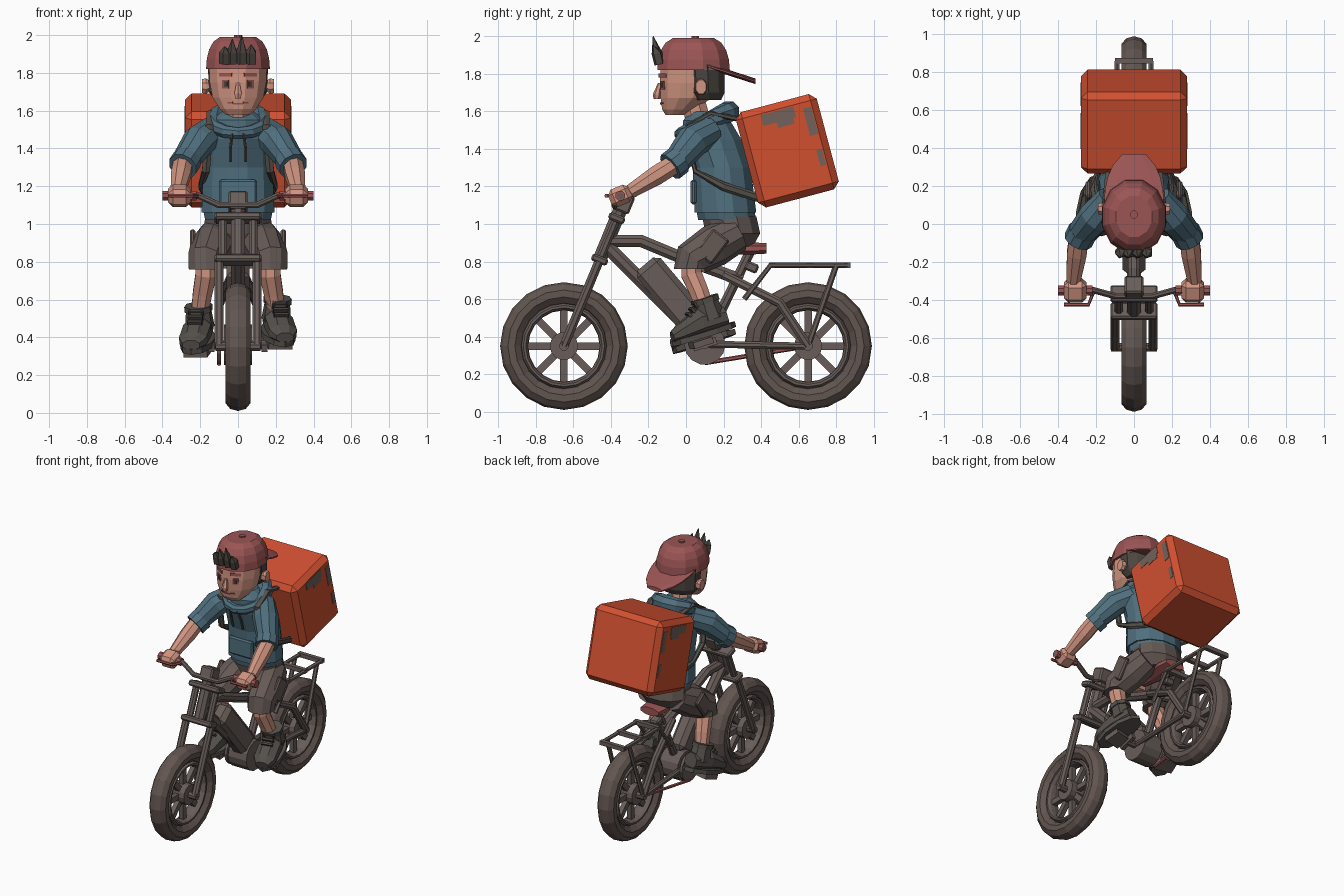
import bpy, bmesh
from math import sin, cos, pi, sqrt
from mathutils import Vector, Matrix
from mathutils.bvhtree import BVHTree

if "Cube" in bpy.data.objects:
    bpy.data.objects.remove(bpy.data.objects["Cube"])

ACROSS, ALONG, UP = Vector((1, 0, 0)), Vector((0, 1, 0)), Vector((0, 0, 1))


def colour(name, *rgb):
    material = bpy.data.materials.new(name)
    material.use_nodes = True
    material.diffuse_color = (*rgb, 1)
    shader = material.node_tree.nodes["Principled BSDF"]
    shader.inputs["Base Color"].default_value = (*rgb, 1)
    shader.inputs["Roughness"].default_value = .9
    return material


BIKE = colour("bike_grey", .14, .11, .1)
TYRE = colour("tyre_grey", .12, .09, .08)
ORANGE = colour("box_orange", .63, .08, .03)
HOODIE = colour("hoodie_blue", .08, .16, .21)
SKIN = colour("skin", .63, .3, .22)
RED = colour("faded_red", .33, .09, .09)
HAIR = colour("hair_dark", .07, .06, .05)
SHORTS = colour("shorts_brown", .13, .1, .09)
STRAP = colour("strap_grey", .09, .08, .07)
PATCH = colour("worn_patch", .17, .12, .1)


def emit(name, bm, material, place=None, mirror=False, bevel=0):
    if place:
        bm.transform(place)
    bmesh.ops.recalc_face_normals(bm, faces=bm.faces)
    mesh = bpy.data.meshes.new(name)
    bm.to_mesh(mesh)
    bm.free()
    mesh.materials.append(material)
    part = bpy.data.objects.new(name, mesh)
    bpy.context.collection.objects.link(part)
    if bevel:
        modifier = part.modifiers.new("Bevel", 'BEVEL')
        modifier.width, modifier.segments = bevel, 1
    if mirror:
        part.modifiers.new("Mirror", 'MIRROR')
    return part


def skin(name, rings, material, loop=False, **options):
    bm = bmesh.new()
    rows = [[bm.verts.new(point) for point in ring] for ring in rings]
    pairs = list(zip(rows, rows[1:]))
    if loop:
        pairs.append((rows[-1], rows[0]))
    else:
        bm.faces.new(rows[0])
        bm.faces.new(rows[-1])
    for low, high in pairs:
        for i in range(len(low)):
            bm.faces.new((low[i - 1], low[i], high[i], high[i - 1]))
    return emit(name, bm, material, **options)


def loft(name, points, radii, material, sides=8, axis=None, ref=ACROSS, loop=False, **options):
    """Sweep an ellipse along points; radii is one value or one entry per point."""
    path = [Vector(point) for point in points]
    if not isinstance(radii, list):
        radii = [radii] * len(path)
    rings, last = [], len(path) - 1
    for k, (point, radius) in enumerate(zip(path, radii)):
        wide, deep = radius if isinstance(radius, tuple) else (radius, radius)
        after = path[(k + 1) % len(path)] if loop else path[min(k + 1, last)]
        before = path[k - 1] if loop else path[max(k - 1, 0)]
        tangent = axis or (after - before).normalized()
        u = (ref - tangent * ref.dot(tangent)).normalized()
        v = tangent.cross(u)
        turns = [(i + .5) * 2 * pi / sides for i in range(sides)]
        rings.append([point + u * wide * cos(w) + v * deep * sin(w) for w in turns])
    return skin(name, rings, material, loop, **options)


def stack(name, rows, material, sides=12, **options):
    """Level sections given as (height, centre y, half width, half depth)."""
    return loft(name, [(0, y, z) for z, y, *_ in rows],
                [tuple(size) for _, _, *size in rows], material, sides, axis=UP, **options)


def box(name, centre, size, material, tilt=0, place=None, **options):
    bm = bmesh.new()
    bmesh.ops.create_cube(bm, size=1, matrix=Matrix.Diagonal((*size, 1)))
    local = Matrix.Translation(centre) @ Matrix.Rotation(tilt, 4, 'X')
    return emit(name, bm, material, place=place @ local if place else local, **options)


def disc(name, centre, half_width, radius, material=BIKE, sides=14, **options):
    reach = ACROSS * half_width
    return loft(name, [centre - reach, centre + reach], radius, material, sides, ref=UP, **options)


# Key points of the bike
front_hub, rear_hub = Vector((0, -.65, .35)), Vector((0, .65, .35))
crank = Vector((0, .1, .36))
steering = Vector((0, .38, .92))
lean = -.39
lower_crown, upper_crown = front_hub + steering * .5, front_hub + steering * .74
stem = front_hub + steering * .83

# Wheels
circle = [k * pi / 5 for k in range(10)]
turns = [k * pi / 10 for k in range(20)]
for side, hub in (("front", front_hub), ("rear", rear_hub)):
    for part, middle, thick, half_width, material in (
            ("tyre", .28, .06, .07, TYRE), ("rim", .21, .02, .05, BIKE)):
        profile = [(middle + thick * cos(a), half_width * sin(a)) for a in circle]
        skin(f"{side}_{part}", [[hub + ACROSS * x + (ALONG * cos(w) + UP * sin(w)) * r
                                 for r, x in profile] for w in turns], material, True)
    disc(side + "_hub", hub, .06, .075)
    disc(side + "_axle", hub, .12, .025, sides=8)
    for k in range(8):
        spin = Matrix.Translation(hub) @ Matrix.Rotation(k * pi / 4, 4, 'X')
        box(side + "_spoke", UP * .13, (.035, .04, .16), BIKE, place=spin)

# Fork, head and handlebar
outward = ACROSS * .1
loft("fork_legs", [front_hub + outward, lower_crown + outward], .026, BIKE, mirror=True)
loft("fork_stanchions", [lower_crown + outward * .8, upper_crown + outward * .8],
     .024, BIKE, mirror=True)
loft("head_tube", [lower_crown, stem], .04, BIKE)
for name, centre in (("lower_crown", lower_crown), ("upper_crown", upper_crown)):
    box(name, centre, (.25, .09, .04), BIKE, lean, bevel=.01)
box("stem", stem, (.1, .1, .1), BIKE, lean, bevel=.01)
grip = Vector((.31, -.35, 1.15))
loft("handlebar", [(0, -.38, 1.1), (.1, -.38, 1.1), grip - outward, grip + outward * .9],
     .018, BIKE, ref=UP, mirror=True)
disc("grips", grip, .09, .028, RED, 8, mirror=True)
lever = grip - ALONG * .075
loft("brake_levers", [grip - outward, lever - outward * .7, lever + outward * .6],
     .01, RED, 6, ref=UP, mirror=True)

# Frame, battery and drive
loft("top_tube", [(0, -.4, .91), (0, -.24, .91), (0, 0, .81), (0, .3, .7)], .035, BIKE)
loft("seat_stays", [(.03, .2, .73), (.1, .5, .58), rear_hub + outward], .026, BIKE, mirror=True)
loft("chain_stays", [crank + outward * .7, rear_hub + outward], .02, BIKE, mirror=True)
loft("down_tube", [(0, -.42, .88), crank], .04, BIKE)
box("battery", (0, -.07, .61), (.12, .46, .17), BIKE, -.87, bevel=.03)
saddle = Vector((0, .35, .87))
loft("seat_tube", [crank, saddle], .028, BIKE)
box("seat_clamp", saddle - UP * .1, (.07, .07, .05), BIKE, lean, bevel=.01)
loft("seat", [saddle - ALONG * .25, saddle - ALONG * .15, saddle, saddle + ALONG * .08],
     [(.03, .03), (.05, .035), (.09, .035), (.08, .03)], RED, axis=ALONG)
disc("motor", crank, .075, .11)
disc("chainring", crank - outward, .01, .105)
loft("chain", [crank - outward - UP * .1, rear_hub - outward], .012, RED, 6)
disc("crank_axle", crank, .15, .025, sides=8)
box("crank_arms", crank + outward * 1.4, (.03, .13, .04), BIKE, .3, mirror=True)

# Luggage rack
loft("rack_rails", [(.09, .31, .6), (.09, .45, .78), (.09, .86, .78)], .015, BIKE, 6, mirror=True)
loft("rack_legs", [(.09, .8, .78), rear_hub + outward], .016, BIKE, 6, mirror=True)
for k in range(3):
    box("rack_bar", (0, .46 + k * .2, .78), (.2, .03, .03), BIKE)

# Legs and shorts
hip, knee, ankle = Vector((.1, .27, .95)), Vector((.17, .03, .76)), Vector((.2, .1, .55))
stack("shorts_hips", [(.88, .25, .13, .11), (.95, .25, .19, .15), (1.04, .23, .18, .15)], SHORTS)
loft("shorts_legs", [hip, hip.lerp(knee, .5) + UP * .03, knee + UP * .05, knee],
     [.1, .115, .1, .095], SHORTS, 10, mirror=True)
box("shorts_pockets", (.24, .14, .88), (.03, .11, .16), SHORTS, -.65, mirror=True, bevel=.01)
loft("calves", [knee + UP * .06, knee - UP * .03, ankle.lerp(knee, .4), ankle],
     [.06, .06, .055, .05], SKIN, mirror=True)

# Boots and pedals
for side, sign in (("left", 1), ("right", -1)):
    place = (Matrix.Translation((sign * .21, .1, .38 + sign * .02))
             @ Matrix.Rotation(sign * .22, 4, 'Z') @ Matrix.Rotation(.3, 4, 'X'))
    loft(side + "_boot_foot", [(0, -.17, .05), (0, -.12, .06), (0, 0, .08), (0, .14, .07)],
         [(.05, .03), (.08, .05), (.08, .08), (.06, .06)], STRAP, axis=ALONG, place=place)
    loft(side + "_boot_sole", [Vector(), UP * .03], (.09, .18), STRAP, 10, place=place)
    shaft = ALONG * .06
    loft(side + "_boot_shaft", [shaft + UP * .08, shaft + UP * .19], [.08, .066], STRAP, place=place)
    loft(side + "_boot_collar", [shaft + UP * .17, shaft + UP * .2], .076, STRAP, place=place)
    for k in range(3):
        box(side + "_boot_lace", (0, k * .025 - .05, k * .02 + .135), (.08, .015, .03),
            HAIR, -lean, place=place)
    box(side + "_pedal", (0, -.03, -.025), (.13, .11, .035), BIKE, place=place)

# Hoodie
stack("hoodie_body", [(1.06, .21, .2, .17), (1.3, .19, .19, .16), (1.45, .14, .18, .16),
                      (1.55, .11, .15, .13), (1.6, .1, .08, .08)], HOODIE)
stack("hoodie_hem", [(1.02, .22, .18, .16), (1.07, .21, .19, .16)], HOODIE)
box("front_pocket", (0, .04, 1.17), (.2, .03, .13), HOODIE, bevel=.01)
around = [k * pi / 6 for k in range(12)]
loft("hood", [(.13 * sin(w), .1 - .13 * cos(w), 1.54 - .06 * cos(w)) for w in around],
     [.045 - .012 * cos(w) for w in around], HOODIE, ref=UP, loop=True)
loft("drawstrings", [(.03, -.05, 1.48), (.04, -.02, 1.4), (.04, 0, 1.33)],
     .008, STRAP, 6, mirror=True)

# Arms and hands
shoulder, elbow, wrist = Vector((.12, .13, 1.5)), Vector((.29, -.06, 1.32)), Vector((.32, -.3, 1.17))
loft("sleeves", [shoulder, shoulder.lerp(elbow, .5) + UP * .03, elbow],
     [.08, .09, .07], HOODIE, 10, mirror=True)
loft("sleeve_cuffs", [elbow.lerp(shoulder, .12), elbow.lerp(wrist, .1)],
     .08, HOODIE, 10, mirror=True)
loft("forearms", [elbow, elbow.lerp(wrist, .4), wrist], [.055, .056, .04], SKIN, mirror=True)
box("fists", grip, (.12, .12, .1), SKIN, -lean, mirror=True, bevel=.025)
loft("thumbs", [grip - outward * .4, grip - outward * .6 - ALONG * .03],
     [.03, .02], SKIN, 6, mirror=True)

# Head
loft("neck", [(0, .08, 1.5), (0, .04, 1.64)], .07, SKIN)
head = stack("head", [(1.58, -.06, .07, .05), (1.61, -.04, .1, .09), (1.67, 0, .14, .14),
                      (1.75, .015, .155, .16), (1.86, .03, .16, .17)], SKIN)
stack("hair_sides", [(1.66, .1, .13, .09), (1.7, .09, .16, .12), (1.85, .08, .165, .13)], HAIR)
ear = Vector((.15, .08, 1.73))
loft("ears", [ear, ear + ACROSS * .02, ear + ACROSS * .04],
     [.03, (.045, .035), (.04, .03)], SKIN, axis=ACROSS, ref=UP, mirror=True)
loft("nose", [(0, -.155, 1.665), (0, -.155, 1.69), (0, -.14, 1.75)],
     [.017, .022, .01], SKIN, 6, axis=UP)

# Face features laid flat on the head
surface = BVHTree.FromPolygons([v.co for v in head.data.vertices],
                               [list(p.vertices) for p in head.data.polygons])
for name, x, z, width, height, lift, material in (
        ("eyebrows", .065, 1.79, .075, .02, 0, RED),
        ("eyes", .065, 1.74, .04, .045, 0, RED),
        ("pupils", .062, 1.74, .02, .03, .003, HAIR),
        ("mouth", .012, 1.637, .03, .008, 0, RED),
        ("mouth_corners", .04, 1.643, .03, .008, 0, RED)):
    spot, normal, *_ = surface.ray_cast(Vector((x, -1, z)), ALONG)
    place = (Matrix.Translation(spot + normal * lift)
             @ normal.to_track_quat('Y', 'Z').to_matrix().to_4x4())
    box(name, Vector(), (width, .009, height), material, place=place, mirror=True)

# Backwards cap and fringe
dome = [(sin(k * pi / 10), sqrt(cos(k * pi / 10))) for k in range(5)]
stack("cap", [(1.82 + .18 * rise, .04, .175 * spread, .2 * spread) for rise, spread in dome], RED)
loft("cap_button", [(0, .05, 1.97), (0, .05, 2)], .022, RED)
steps = [k / 4 for k in range(5)]
loft("cap_brim", [(0, .12 + .25 * t, 1.84 - .08 * t) for t in steps],
     [(.165 * sqrt(1 - .85 * t * t), .015) for t in steps], RED, 10, axis=ALONG)
for x, top in ((-.07, 1.94), (-.03, 1.98), (.02, 2), (.07, 1.95)):
    loft("fringe_spike", [(x, -.14, 1.85), (x, -.155, 1.91), (x, -.175, top)],
         [.03, .03, .002], HAIR, 5)

# Delivery box and straps
place = Matrix.Translation((0, .54, 1.39)) @ Matrix.Rotation(.26, 4, 'X')
box("delivery_box", Vector(), (.56, .445, .525), ORANGE, place=place, bevel=.035)
for y, z, length, height in ((0, .19, .18, .06), (.03, .15, .09, .04),
                             (.16, .12, .045, .15), (.165, -.08, .03, .09)):
    box("worn_patches", (.28, y, z), (.006, length, height), PATCH, place=place, mirror=True)
loft("shoulder_straps", [(.13, .27, 1.56), (.145, .13, 1.59), (.15, .01, 1.52), (.16, .02, 1.4),
                         (.17, .05, 1.28), (.2, .2, 1.2), (.16, .42, 1.13)],
     [(.024, .014)] * 5 + [(.012, .024)] * 2, STRAP, 6, mirror=True)
